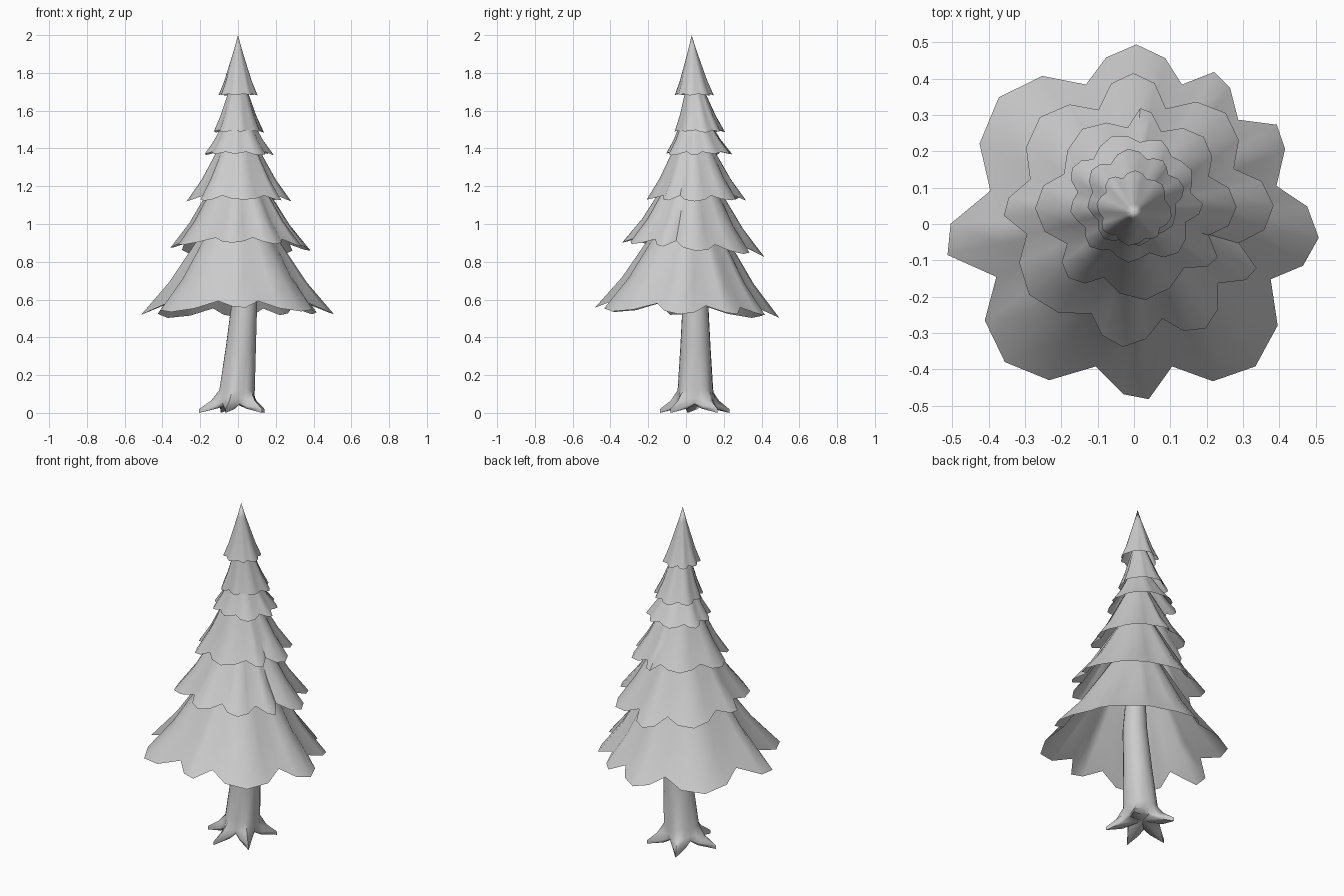
import bpy, bmesh, math, random
from mathutils import Vector

random.seed(4)
cube = bpy.data.objects.get("Cube")
if cube:
    bpy.data.objects.remove(cube, do_unlink=True)

grey = bpy.data.materials.new("plain_grey")
grey.use_nodes = True
grey.diffuse_color = (0.6, 0.6, 0.6, 1)
grey.node_tree.nodes["Principled BSDF"].inputs["Base Color"].default_value = (0.6, 0.6, 0.6, 1)


def loft(name, rings, start=None, end=None, angle=50):
    """Skin a list of equal-length point rings; optional points close the ends."""
    bm = bmesh.new()
    loops = [[bm.verts.new(p) for p in ring] for ring in rings]
    count = len(loops[0])
    for low, high in zip(loops, loops[1:]):
        for i in range(count):
            j = (i + 1) % count
            bm.faces.new((low[i], low[j], high[j], high[i]))
    for point, loop, flip in ((start, loops[0], True), (end, loops[-1], False)):
        if point is None:
            continue
        tip = bm.verts.new(point)
        for i in range(count):
            a, b = loop[i], loop[(i + 1) % count]
            bm.faces.new((b, a, tip) if flip else (a, b, tip))
    mesh = bpy.data.meshes.new(name)
    bm.to_mesh(mesh)
    bm.free()
    mesh.materials.append(grey)
    obj = bpy.data.objects.new(name, mesh)
    bpy.context.collection.objects.link(obj)
    bpy.ops.object.select_all(action="DESELECT")
    bpy.context.view_layer.objects.active = obj
    obj.select_set(True)
    bpy.ops.object.shade_smooth_by_angle(angle=math.radians(angle))


def lobed_outline(lobes, notch):
    """Unit outline as (angle, factor): each lobe has a start angle and a reach."""
    outline = []
    for (a, reach), (b, _) in zip(lobes, lobes[1:] + [(lobes[0][0] + 360, 1)]):
        wide = b - a > 34
        shape = ((0.22, 0.94), (0.48, 1), (0.75, 0.94)) if wide else ((0.38, 0.97), (0.66, 1))
        outline.append((math.radians(a), notch))
        outline += [(math.radians(a + t * (b - a)), f * reach) for t, f in shape]
    return outline


def skirt(name, lobes, radius, base, height, tilt=0, notch=0.78):
    """Open pleated cone with a ragged hem, leaning towards the tree top."""
    outline = lobed_outline(lobes, notch)
    base, apex = Vector(base), Vector((0, 0.03, base[2] + height))
    rings = []
    # scale, height fraction, pleat depth
    for scale, rise, pleat in ((1, 0, 1), (0.72, 0.23, 0.8), (0.5, 0.46, 0.55), (0.22, 0.75, 0.2)):
        centre = base.lerp(apex, rise)
        ring = []
        for angle, factor in outline:
            r = radius * scale * (0.92 + (factor - 0.92) * pleat)
            x, y = r * math.cos(angle), r * math.sin(angle)
            lift = (1 - factor) * radius * 0.5 * scale * pleat + tilt * y
            ring.append(centre + Vector((x, y, lift)))
        rings.append(ring)
    loft(name, rings, end=apex)


def uneven_lobes(count, offset):
    step = 360 / count
    return [(offset + step * (i + random.uniform(-0.18, 0.18)), random.uniform(0.92, 1.02))
            for i in range(count)]


# Branch tiers, from the lowest to the top
skirt("lowest_branches", [(-22, 0.98), (15, 0.92), (45, 0.91), (71, 0.95), (109, 0.98),
                          (167, 1), (201, 1), (255, 0.93), (285, 0.99)],
      0.52, (0, 0, 0.515), 0.76, -0.05)
skirt("lower_branches", [(-40, 0.96), (-16, 1), (24, 0.97), (73, 1), (109, 0.96),
                         (162, 0.93), (191, 0.95), (247, 0.96), (285, 0.97)],
      0.385, (0, 0.03, 0.86), 0.6, -0.09)
skirt("middle_branches", [(-52, 0.96), (-22, 1), (22, 0.96), (71, 0.97), (96, 0.93),
                          (156, 1), (209, 0.98), (246, 0.94)],
      0.277, (0.005, 0.05, 1.12), 0.5)
skirt("upper_branches", uneven_lobes(9, 10), 0.19, (0, 0.07, 1.365), 0.33, notch=0.82)
skirt("high_branches", uneven_lobes(8, 30), 0.14, (0, 0.07, 1.485), 0.38, notch=0.82)
skirt("treetop", uneven_lobes(8, 15), 0.108, (0, 0.042, 1.68), 0.32, notch=0.82)

# Trunk: round shaft flaring into five pointed roots
roots = [37, 113, 192, 255, 317]
angles = []
for a, b in zip(roots, roots[1:] + [roots[0] + 360]):
    angles += [(math.radians(a + t * (b - a)), abs(2 * t - 1)) for t in (0, 0.25, 0.5, 0.75)]


def trunk_ring(x, z, valley, tip, drop):
    ring = []
    for angle, point in angles:
        r = valley + (tip - valley) * point ** 2
        ring.append(Vector((x + r * math.cos(angle), 0.05 + r * math.sin(angle), z - drop * point)))
    return ring


trunk_rings = [
    trunk_ring(-0.015, 0.045, 0.085, 0.195, 0.045),
    trunk_ring(-0.015, 0.055, 0.095, 0.195, 0.035),
    trunk_ring(-0.01, 0.08, 0.095, 0.135, 0.015),
    trunk_ring(-0.005, 0.12, 0.094, 0.096, 0),
    trunk_ring(0.015, 0.35, 0.08, 0.08, 0),
    trunk_ring(0.035, 0.6, 0.067, 0.067, 0),
    trunk_ring(0.03, 0.85, 0.05, 0.05, 0),
]
loft("trunk_and_roots", trunk_rings, start=(-0.015, 0.05, 0.05), end=(0.03, 0.05, 0.87), angle=60)
